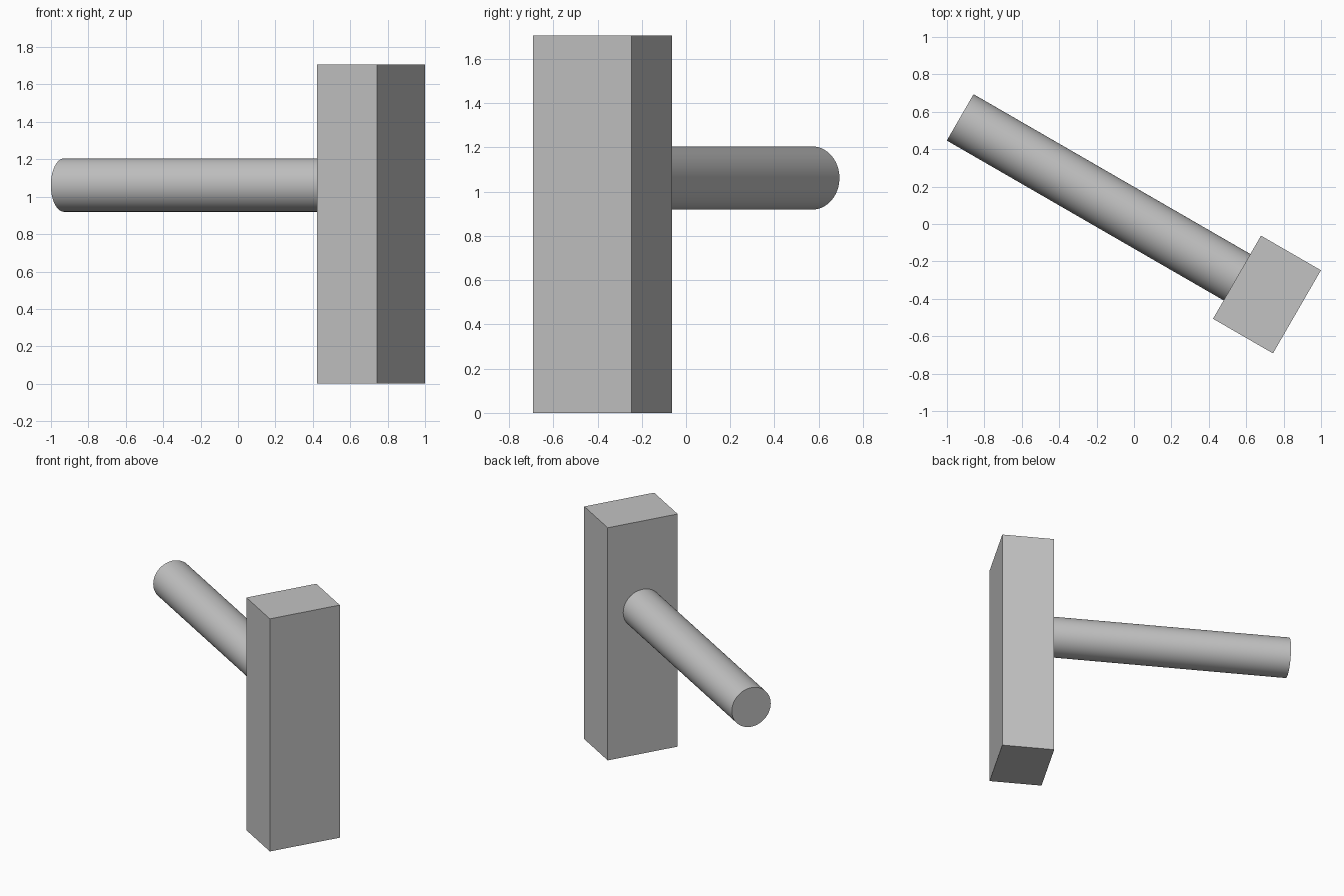
import bpy
from math import radians, pi
from mathutils import Matrix, Vector

cube = bpy.data.objects.get("Cube")
if cube:
    bpy.data.objects.remove(cube, do_unlink=True)

grey = bpy.data.materials.new("plain grey")
grey.use_nodes = True
colour = (0.54, 0.54, 0.54, 1)
grey.diffuse_color = colour
grey.node_tree.nodes["Principled BSDF"].inputs["Base Color"].default_value = colour

WIDTH, DEPTH, HEIGHT = 0.37, 0.513, 1.707   # upright block
RADIUS, LENGTH, BAR_Z = 0.143, 1.709, 1.062  # round bar
turn = Matrix.Rotation(radians(-30), 4, "Z")
block_centre = Vector((0.711, -0.377, 0))


def finish(name, local_offset, tilt=Matrix()):
    """Name the new part and place it in the turned frame of the block."""
    obj = bpy.context.object
    obj.name = name
    obj.data.transform(tilt)
    obj.matrix_world = Matrix.Translation(block_centre) @ turn @ Matrix.Translation(local_offset)
    obj.data.materials.append(grey)
    return obj


# Upright rectangular block
bpy.ops.mesh.primitive_cube_add(size=1)
finish("upright_block", (0, 0, HEIGHT / 2), Matrix.Diagonal((WIDTH, DEPTH, HEIGHT, 1)))

# Round bar standing out from the middle of one broad face
bpy.ops.mesh.primitive_cylinder_add(vertices=64, radius=RADIUS, depth=LENGTH)
finish("round_bar", (-(WIDTH + LENGTH) / 2, 0, BAR_Z), Matrix.Rotation(pi / 2, 4, "Y"))
bpy.ops.object.shade_smooth_by_angle(angle=radians(30))
